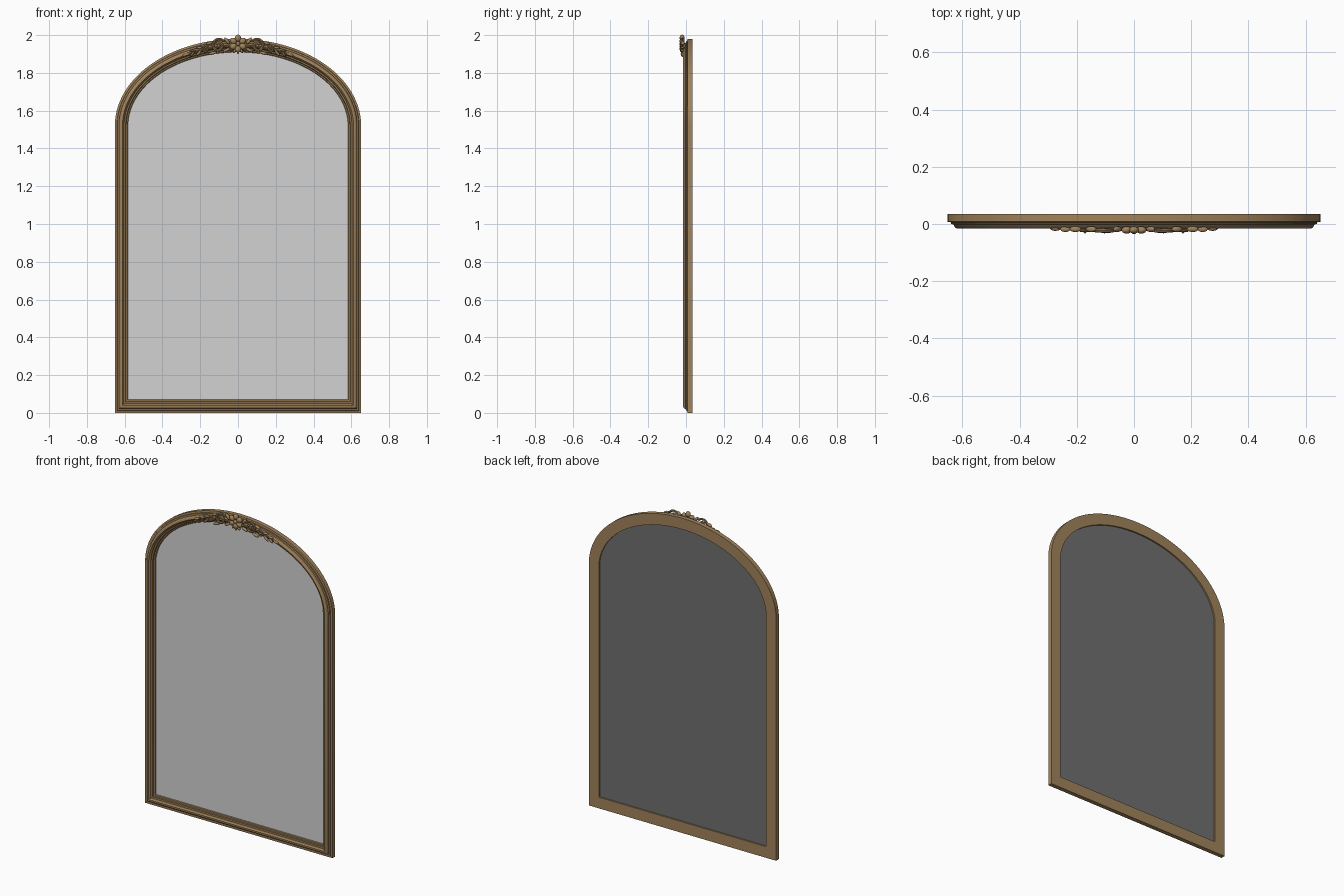
import bpy, bmesh, math
from mathutils import Vector, Matrix

if "Cube" in bpy.data.objects:
    bpy.data.objects.remove(bpy.data.objects["Cube"], do_unlink=True)

HALF_W, SPRING, RISE = 0.652, 1.52, 0.46   # outer half width, arch start, arch height


def material(name, rgb):
    m = bpy.data.materials.new(name)
    m.use_nodes = True
    m.diffuse_color = (*rgb, 1)
    bsdf = next(n for n in m.node_tree.nodes if n.type == 'BSDF_PRINCIPLED')
    bsdf.inputs["Base Color"].default_value = (*rgb, 1)
    bsdf.inputs["Roughness"].default_value = 0.6
    return m


GOLD = material("antique_gold", (0.355, 0.228, 0.105))
DARK_GOLD = material("tarnished_gold", (0.22, 0.14, 0.065))
SILVER = material("mirror_silver", (0.65, 0.65, 0.65))
BACKING = material("dark_backing", (0.16, 0.16, 0.16))


def finish(name, bm, mats, smooth=True):
    bmesh.ops.recalc_face_normals(bm, faces=bm.faces)
    me = bpy.data.meshes.new(name)
    bm.to_mesh(me)
    bm.free()
    for m in mats:
        me.materials.append(m)
    ob = bpy.data.objects.new(name, me)
    bpy.context.collection.objects.link(ob)
    if smooth:
        bpy.ops.object.select_all(action='DESELECT')
        ob.select_set(True)
        bpy.context.view_layer.objects.active = ob
        bpy.ops.object.shade_smooth_by_angle(angle=math.radians(35))
    return ob


def outline(d, y, steps=56):
    """Arched outline moved inward by d."""
    pts = [Vector((-HALF_W + d, y, d)), Vector((HALF_W - d, y, d))]
    for i in range(steps + 1):
        a = math.pi * i / steps
        pts.append(Vector(((HALF_W - d) * math.cos(a), y,
                           SPRING + (RISE - d) * math.sin(a))))
    return pts


# Moulded frame: cross-section (inset, depth) swept round the arch, grooves tarnished
section = [(0, .035), (0, .008), (.011, .006), (.013, 0), (.021, -.002),
           (.025, -.011), (.031, -.015), (.040, -.015), (.045, -.010),
           (.049, -.003), (.057, -.001), (.060, .006), (.067, .008),
           (.070, .012), (.070, .035)]
grooves = (2, 4, 8, 10)
bm = bmesh.new()
rings = [[bm.verts.new(p) for p in outline(d, y)] for d, y in section]
for k, (a, b) in enumerate(zip(rings, rings[1:] + rings[:1])):
    for i in range(len(a)):
        j = (i + 1) % len(a)
        bm.faces.new((a[i], a[j], b[j], b[i])).material_index = int(k in grooves)
finish("frame", bm, [GOLD, DARK_GOLD])

# Mirror panel: silver front, dark back
bm = bmesh.new()
front = [bm.verts.new(p) for p in outline(.068, .014)]
back = [bm.verts.new(p) for p in outline(.068, .026)]
bm.faces.new(front)
bm.faces.new(back).material_index = 1
for i in range(len(front)):
    j = (i + 1) % len(front)
    bm.faces.new((front[i], front[j], back[j], back[i])).material_index = 1
finish("mirror_panel", bm, [SILVER, BACKING], smooth=False)


# Carved crest helpers
def rail(x, lift=0):
    """Height of the frame's centre line at x."""
    return SPRING + .425 * math.sqrt(1 - (x / .615) ** 2) + lift


def blob(bm, x, z, y, length, width, depth, angle=0):
    m = (Matrix.Translation((x, y, z)) @ Matrix.Rotation(-angle, 4, 'Y')
         @ Matrix.Diagonal((length, depth, width, 1)))
    bmesh.ops.create_uvsphere(bm, u_segments=14, v_segments=8, radius=1, matrix=m)


def tube(bm, pts, radii, sides=8):
    """Tapered round strand through points lying in a front-facing plane."""
    rows = []
    for i, p in enumerate(pts):
        t = (pts[min(i + 1, len(pts) - 1)] - pts[max(i - 1, 0)]).normalized()
        n = Vector((-t.z, 0, t.x))
        rows.append([bm.verts.new(p + radii[i] * (math.cos(k) * n + math.sin(k) * Vector((0, 1, 0))))
                     for k in (math.tau * s / sides for s in range(sides))])
    for a, b in zip(rows, rows[1:]):
        for s in range(sides):
            e = (s + 1) % sides
            bm.faces.new((a[s], a[e], b[e], b[s]))
    bm.faces.new(rows[0])
    bm.faces.new(rows[-1])


def scroll(bm, cx, cz, r0, r1, start, turns, thick, side):
    """Spiral strand winding outward from its eye."""
    n = 30
    pts, radii = [], []
    for i in range(n + 1):
        f = i / n
        a = start + turns * math.tau * f
        r = r0 + (r1 - r0) * f
        pts.append(Vector((side * (cx + r * math.cos(a)), -.023, cz + r * math.sin(a))))
        radii.append(thick * (1 - .3 * f))
    tube(bm, pts, radii)
    blob(bm, side * cx, cz, -.022, r0 * .9, r0 * .9, .011)


# Central rosette with a small shell under it
bm = bmesh.new()
for i in range(6):
    a = math.tau * (i + .5) / 6
    blob(bm, .029 * math.cos(a), 1.955 + .029 * math.sin(a), -.021, .019, .016, .013, a)
blob(bm, 0, 1.955, -.025, .012, .012, .010)
for s in (-1, 0, 1):
    blob(bm, s * .017, 1.914 + .004 * abs(s), -.018, .016, .007, .010, s * .6 - math.pi / 2)
finish("crest_rosette", bm, [GOLD])

# Scrolls, trailing leaves and a tarnished stem on each side
for label, side in (("left", 1), ("right", -1)):
    bm = bmesh.new()
    scroll(bm, .103, 1.944, .010, .038, .6, 1.3, .009, side)
    scroll(bm, .172, 1.924, .007, .020, 2.6, 1.1, .006, side)
    for x, lift, length, width, ang in (
            (.058, .026, .022, .009, .9), (.060, -.022, .022, .008, -.5),
            (.150, .026, .020, .008, -.4), (.135, -.030, .024, .008, -.3),
            (.205, .012, .020, .007, -.1), (.208, -.016, .022, .007, -.8),
            (.240, .006, .018, .006, -.1), (.242, -.013, .018, .006, -.8)):
        blob(bm, side * x, rail(x, lift), -.018, length, width, .010, side * ang)
    blob(bm, side * .275, rail(.275, -.003), -.016, .020, .008, .008, -side * .35)
    finish(label + "_crest_scroll", bm, [GOLD])

    bm = bmesh.new()
    stem = [Vector((side * x, -.015, rail(x, -.003)))
            for x in (.04 + .24 * i / 20 for i in range(21))]
    tube(bm, stem, [.009 - .0003 * i for i in range(21)])
    finish(label + "_crest_stem", bm, [DARK_GOLD])
